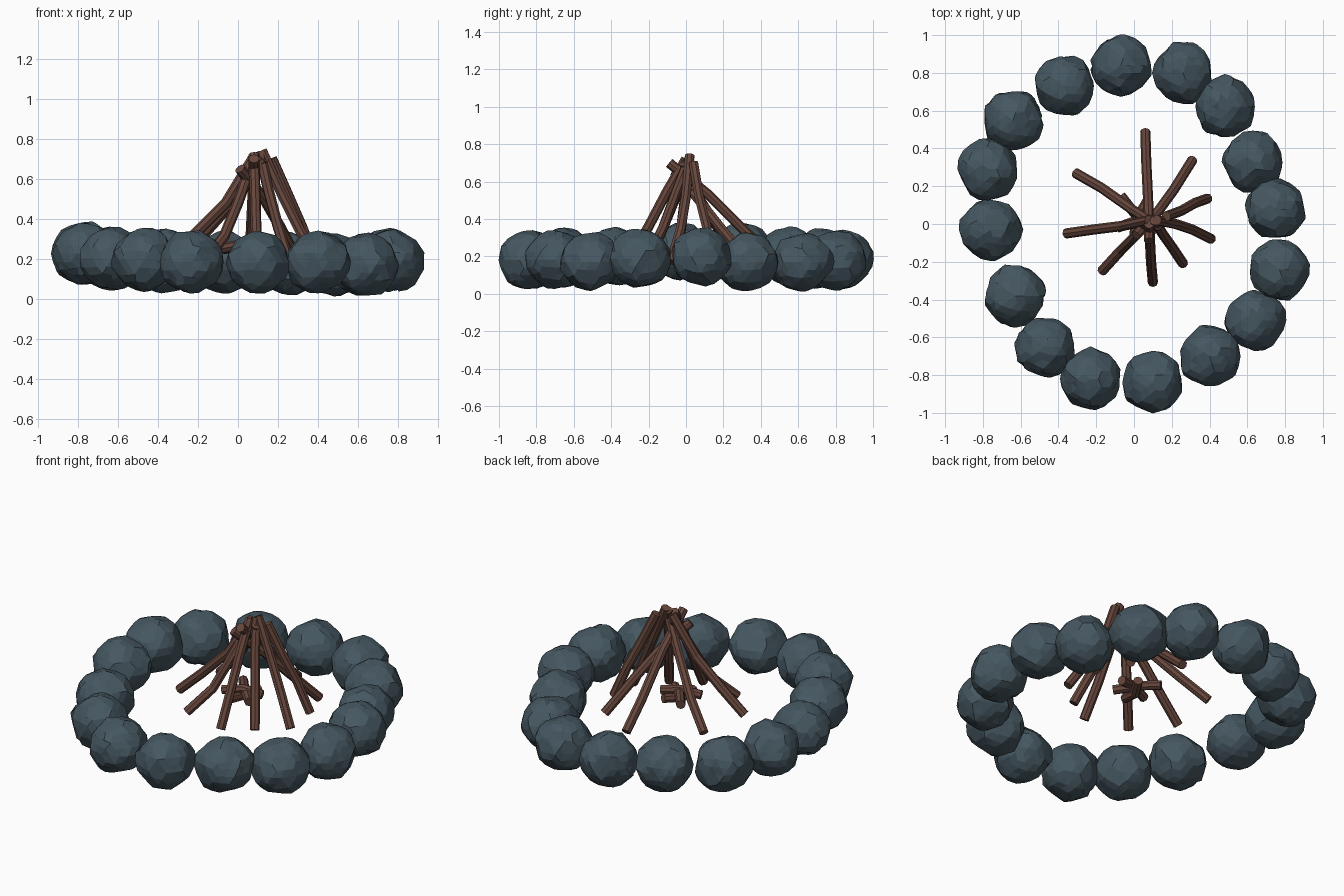
import bpy, bmesh, math, random
from mathutils import Vector

if "Cube" in bpy.data.objects:
    bpy.data.objects.remove(bpy.data.objects["Cube"])

random.seed(7)


def material(name, color):
    m = bpy.data.materials.new(name)
    m.diffuse_color = color
    m.use_nodes = True
    m.node_tree.nodes["Principled BSDF"].inputs["Base Color"].default_value = m.diffuse_color
    return m


stone_mat = material("slate", (0.06, 0.095, 0.118, 1))
wood_mat = material("wood", (0.135, 0.062, 0.045, 1))


def make_stone(name, pos):
    # chiselled boulder: faceted sphere with flats pressed into it
    bm = bmesh.new()
    bmesh.ops.create_icosphere(bm, subdivisions=3, radius=1)
    planes = []
    n = 30
    spin = random.uniform(0, 6.28)
    for i in range(n):
        z = 1 - 2 * (i + 0.5) / n
        a = i * 2.39996 + spin + random.uniform(-0.3, 0.3)
        r = math.sqrt(1 - z * z)
        planes.append((Vector((r * math.cos(a), r * math.sin(a), z)),
                       random.uniform(0.88, 0.97)))
    for v in bm.verts:
        d = v.co.normalized()
        v.co = d * min([1.03] + [h / d.dot(p) for p, h in planes if d.dot(p) > 0.5])
        v.co *= random.uniform(0.985, 1.015)
    bmesh.ops.dissolve_limit(bm, angle_limit=math.radians(9), verts=bm.verts, edges=bm.edges)
    for v in bm.verts:
        v.co = Vector((v.co.x * 0.167, v.co.y * 0.167, v.co.z * 0.162))
    me = bpy.data.meshes.new(name)
    bm.to_mesh(me)
    bm.free()
    me.materials.append(stone_mat)
    ob = bpy.data.objects.new(name, me)
    ob.location = pos
    bpy.context.collection.objects.link(ob)


def make_stick(name, pts, r=0.027):
    # crooked eight-sided branch swept along a bent path
    cu = bpy.data.curves.new(name + "_path", 'CURVE')
    cu.dimensions = '3D'
    cu.bevel_depth = r
    cu.bevel_resolution = 2
    cu.use_fill_caps = True
    sp = cu.splines.new('POLY')
    sp.points.add(len(pts) - 1)
    for p, c in zip(sp.points, pts):
        p.co = (*c, 1)
    sp.use_smooth = False
    tmp = bpy.data.objects.new(name + "_tmp", cu)
    bpy.context.collection.objects.link(tmp)
    dg = bpy.context.evaluated_depsgraph_get()
    me = bpy.data.meshes.new_from_object(tmp.evaluated_get(dg))
    bpy.data.objects.remove(tmp)
    me.materials.clear()
    me.materials.append(wood_mat)
    me.shade_flat()
    bpy.context.collection.objects.link(bpy.data.objects.new(name, me))


# ring of stones
stones = [(-.07, .84, .185), (.26, .80, .18), (.48, .62, .17), (.63, .33, .17),
          (.75, .08, .20), (.77, -.24, .19), (.64, -.51, .17), (.40, -.70, .185),
          (.10, -.84, .18), (-.23, -.82, .185), (-.47, -.65, .195), (-.63, -.38, .20),
          (-.76, -.03, .225), (-.77, .29, .225), (-.64, .55, .20), (-.37, .73, .19)]
for i, p in enumerate(stones):
    make_stone(f"ring_stone_{i + 1}", p)

# leaning sticks, foot to tip
sticks = [
    [(.06, .49, .18), (.065, .33, .32), (.075, .12, .53), (.08, -.09, .70)],
    [(.31, .34, .17), (.21, .18, .36), (.13, .07, .50), (.01, -.06, .65)],
    [(.39, .135, .18), (.32, .11, .36), (.25, .07, .52), (.17, .04, .70)],
    [(.41, -.08, .17), (.31, -.03, .34), (.22, .00, .52), (.12, .02, .74)],
    [(.26, -.21, .17), (.20, -.12, .36), (.15, -.05, .55), (.11, .02, .73)],
    [(.10, -.31, .17), (.09, -.20, .36), (.085, -.10, .55), (.08, .00, .72)],
    [(-.17, -.25, .18), (-.07, -.14, .31), (.00, -.07, .48), (.07, .02, .68)],
    [(-.36, -.05, .19), (-.22, -.03, .32), (-.06, -.01, .48), (.08, .02, .71)],
    [(-.31, .27, .19), (-.17, .19, .32), (.00, .07, .51), (.13, -.01, .70)],
]
for i, p in enumerate(sticks):
    make_stick(f"leaning_stick_{i + 1}", p)

# short kindling crossed under the leaning sticks
make_stick("kindling_1", [(-.07, .15, .25), (.00, .06, .26), (.11, -.05, .24)])
make_stick("kindling_2", [(.00, -.08, .24), (.01, .02, .225), (.07, .12, .24)])
make_stick("kindling_3", [(-.09, -.02, .25), (.02, .02, .27), (.13, .05, .25)])
